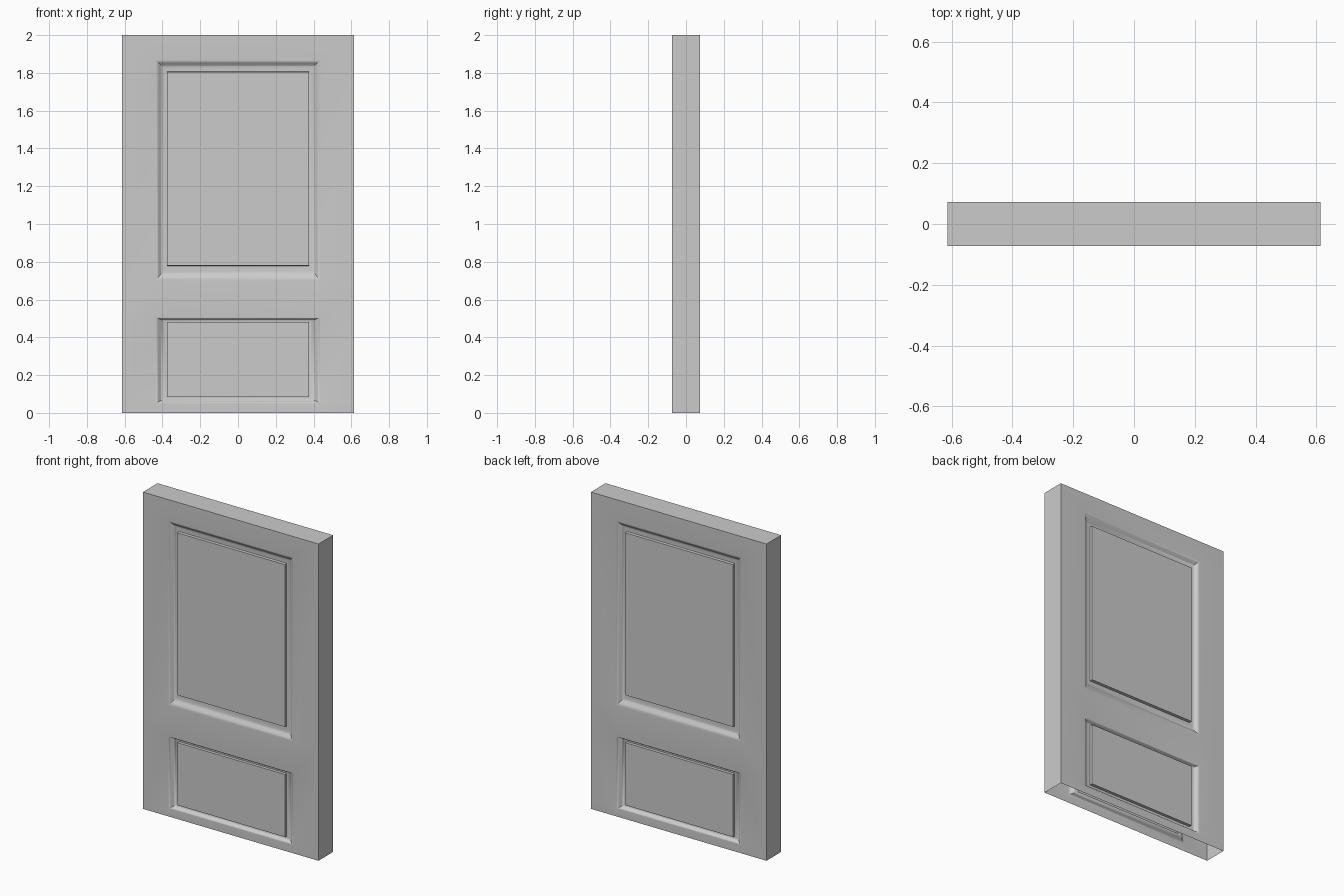
import bpy, bmesh, math

if "Cube" in bpy.data.objects:
    bpy.data.objects.remove(bpy.data.objects["Cube"])

W, D, H = 0.613, 0.073, 2.0          # half width, half depth, height
OX, IX = 0.435, 0.375                # outer moulding / raised field half widths
PANELS = [(0.05, 0.505, 0.085, 0.48), (0.70, 1.87, 0.78, 1.805)]  # outer z0,z1, inner z0,z1
DEPTH, FIELD = 0.022, 0.004          # groove depth, field depth below the face

mat = bpy.data.materials.new("door grey")
mat.diffuse_color = (0.6, 0.6, 0.6, 1)
mat.use_nodes = True
mat.node_tree.nodes["Principled BSDF"].inputs["Base Color"].default_value = mat.diffuse_color

bm = bmesh.new()


def quad(pts):
    bm.faces.new([bm.verts.new(p) for p in pts])


def panel(s, oz0, oz1, iz0, iz1):
    """Moulded recess with a raised flat field, on face side s."""
    def ring(t, d):
        x = OX + (IX - OX) * t
        z0, z1 = oz0 + (iz0 - oz0) * t, oz1 + (iz1 - oz1) * t
        y = s * (D - d)
        return [(-x, y, z0), (x, y, z0), (x, y, z1), (-x, y, z1)]
    # S-curved slope into the groove, flat groove floor, step up to the field
    n = 6
    prof = [(0.65 * i / n, DEPTH * (1 - math.cos(math.pi * i / n)) / 2) for i in range(n + 1)]
    prof += [(0.98, DEPTH), (1.0, FIELD)]
    rings = [ring(*p) for p in prof]
    for a, b in zip(rings, rings[1:]):
        for i in range(4):
            j = (i + 1) % 4
            quad([a[i], a[j], b[j], b[i]])
    quad(rings[-1])


# front and back faces: stiles and rails around the panels
xs = [-W, -OX, OX, W]
zs = [0.0] + [z for p in PANELS for z in p[:2]] + [H]
for s in (-1, 1):
    for i in range(3):
        for k in range(len(zs) - 1):
            if i == 1 and k % 2 == 1:
                continue
            quad([(xs[i], s * D, zs[k]), (xs[i + 1], s * D, zs[k]),
                  (xs[i + 1], s * D, zs[k + 1]), (xs[i], s * D, zs[k + 1])])
    for p in PANELS:
        panel(s, *p)

# side edges and top edge; the bottom stays open
for s in (-1, 1):
    for a, b in zip(zs, zs[1:]):
        quad([(s * W, -D, a), (s * W, D, a), (s * W, D, b), (s * W, -D, b)])
for a, b in zip(xs, xs[1:]):
    quad([(a, -D, H), (b, -D, H), (b, D, H), (a, D, H)])

bmesh.ops.remove_doubles(bm, verts=bm.verts, dist=1e-5)
bmesh.ops.recalc_face_normals(bm, faces=bm.faces)
bm.faces.ensure_lookup_table()
top = max(bm.faces, key=lambda f: f.calc_center_median().z)
if top.normal.z < 0:
    bmesh.ops.reverse_faces(bm, faces=bm.faces)

me = bpy.data.meshes.new("door_leaf")
bm.to_mesh(me)
bm.free()
me.materials.append(mat)
door = bpy.data.objects.new("door_leaf", me)
bpy.context.collection.objects.link(door)
bpy.context.view_layer.objects.active = door
door.select_set(True)
bpy.ops.object.shade_smooth_by_angle(angle=math.radians(35))
